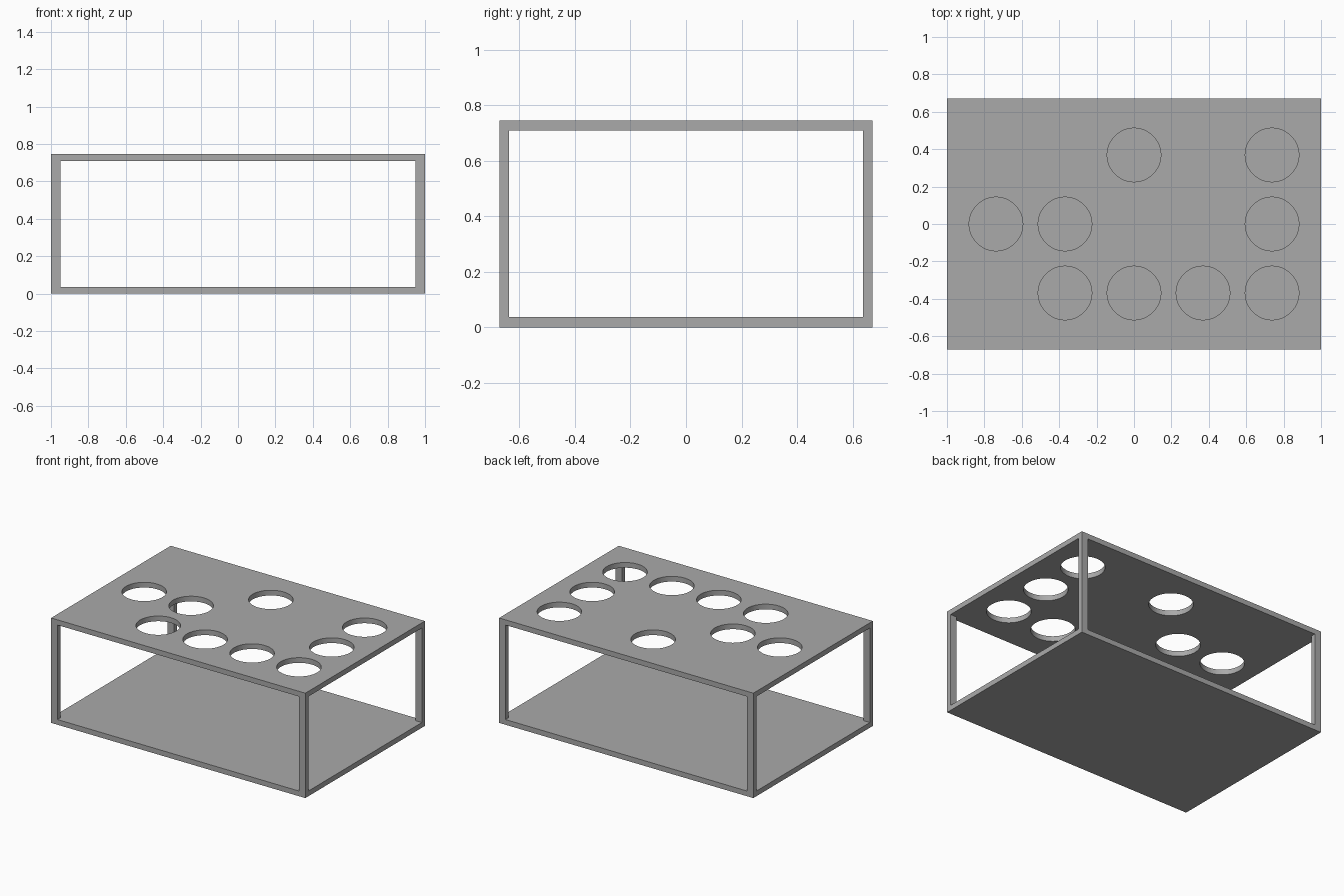
import bpy

# Remove the default cube
cube = bpy.data.objects.get("Cube")
if cube:
    bpy.data.objects.remove(cube, do_unlink=True)

HX, HY, HEIGHT = 1.0, 0.672, 0.746   # half width, half depth, height
PLATE = 0.037                        # plate thickness
POST_X, POST_Y = 0.05, 0.034         # post section
PITCH, RADIUS = 0.369, 0.1435        # hole grid and size

grey = bpy.data.materials.new("grey")
grey.use_nodes = True
colour = (0.4, 0.4, 0.4, 1)
grey.diffuse_color = colour
grey.node_tree.nodes["Principled BSDF"].inputs["Base Color"].default_value = colour


def box(name, centre, size):
    bpy.ops.mesh.primitive_cube_add(size=1, location=centre)
    ob = bpy.context.object
    ob.name = name
    ob.scale = size
    bpy.ops.object.transform_apply(location=False, rotation=False, scale=True)
    ob.data.materials.append(grey)
    return ob


# Bottom and top plates
box("bottom_plate", (0, 0, PLATE / 2), (2 * HX, 2 * HY, PLATE))
top = box("top_plate", (0, 0, HEIGHT - PLATE / 2), (2 * HX, 2 * HY, PLATE))

# Corner posts
for sx, side in ((1, "left"), (-1, "right")):
    for sy, end in ((-1, "front"), (1, "back")):
        box(f"{end}_{side}_post",
            (sx * (HX - POST_X / 2), sy * (HY - POST_Y / 2), HEIGHT / 2),
            (POST_X, POST_Y, HEIGHT - 2 * PLATE))

# Round holes in the top plate: row -> columns on the hole grid
holes = {1: (0, 2), 0: (-2, -1, 2), -1: (-1, 0, 1, 2)}
for row, columns in holes.items():
    for column in columns:
        bpy.ops.mesh.primitive_cylinder_add(
            vertices=64, radius=RADIUS, depth=4 * PLATE,
            location=(column * PITCH, row * PITCH, HEIGHT - PLATE / 2))
        cutter = bpy.context.object
        cutter.name = "hole_cutter"
        cutter.hide_render = True
        cutter.data.materials.append(grey)
        cut = top.modifiers.new("hole", 'BOOLEAN')
        cut.operation = 'DIFFERENCE'
        cut.solver = 'EXACT'
        cut.object = cutter
        bpy.context.view_layer.objects.active = top
        bpy.ops.object.modifier_apply(modifier=cut.name)
        bpy.data.objects.remove(cutter, do_unlink=True)

# Smooth the hole walls, keep the edges sharp
bpy.ops.object.select_all(action='DESELECT')
top.select_set(True)
bpy.context.view_layer.objects.active = top
bpy.ops.object.shade_smooth_by_angle()
